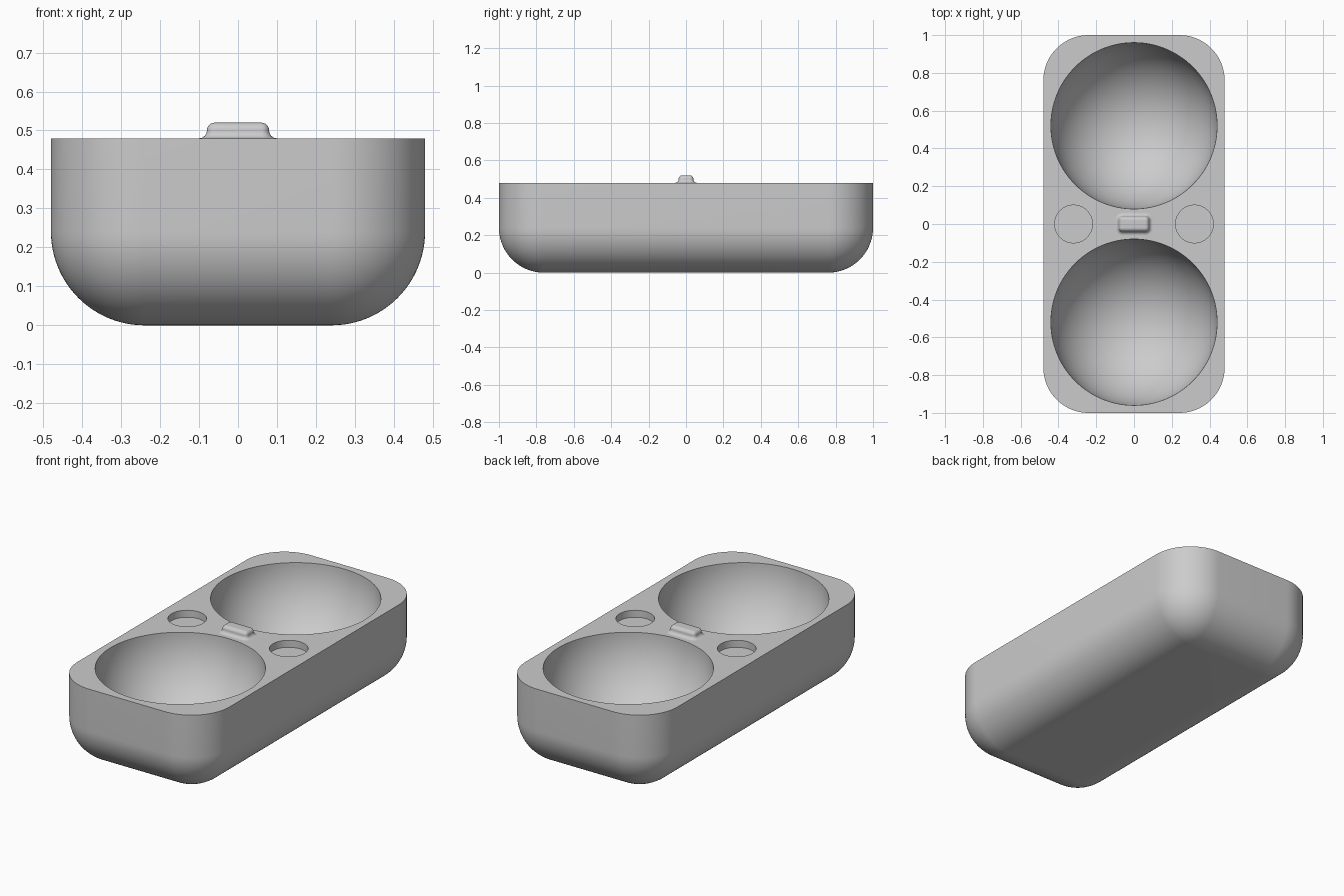
import bpy
import bmesh
from math import sin, cos, pi, radians

if "Cube" in bpy.data.objects:
    bpy.data.objects.remove(bpy.data.objects["Cube"], do_unlink=True)

TOP = 0.48      # height of the flat top
BEND = 0.24     # radius of the outer corners and bottom edge

gray = bpy.data.materials.new("light gray")
gray.use_nodes = True
gray.diffuse_color = (0.6, 0.6, 0.6, 1)
gray.node_tree.nodes["Principled BSDF"].inputs["Base Color"].default_value = gray.diffuse_color


def arc(cx, cz, r, start, end, steps=24):
    """Points on a circular arc, angles in degrees."""
    angles = [radians(start + (end - start) * i / steps) for i in range(steps + 1)]
    return [(cx + r * cos(a), cz + r * sin(a)) for a in angles]


def loft(name, core_x, core_y, profile, steps=24, location=(0, 0, 0)):
    """Sweep an (outset, z) profile around a core rectangle with rounded corners."""
    bm = bmesh.new()
    rings = []
    for outset, z in profile:
        ring = []
        for i, (sx, sy) in enumerate(((1, 1), (-1, 1), (-1, -1), (1, -1))):
            for k in range(steps + 1):
                a = (i + k / steps) * pi / 2
                ring.append(bm.verts.new((sx * core_x + outset * cos(a),
                                          sy * core_y + outset * sin(a), z)))
        rings.append(ring)
    n = len(rings[0])
    for low, high in zip(rings, rings[1:]):
        for i in range(n):
            j = (i + 1) % n
            bm.faces.new((low[i], low[j], high[j], high[i]))
    bm.faces.new(rings[0][::-1])
    bm.faces.new(rings[-1])
    bmesh.ops.remove_doubles(bm, verts=bm.verts, dist=1e-5)
    bmesh.ops.recalc_face_normals(bm, faces=bm.faces)
    mesh = bpy.data.meshes.new(name)
    bm.to_mesh(mesh)
    bm.free()
    mesh.materials.append(gray)
    obj = bpy.data.objects.new(name, mesh)
    obj.location = location
    bpy.context.collection.objects.link(obj)
    return obj


def carve(target, cutter):
    """Subtract the cutter, then discard it."""
    bpy.context.view_layer.update()
    bpy.context.view_layer.objects.active = target
    mod = target.modifiers.new("carve", "BOOLEAN")
    mod.operation = "DIFFERENCE"
    mod.solver = "EXACT"
    mod.object = cutter
    bpy.ops.object.modifier_apply(modifier=mod.name)
    bpy.data.objects.remove(cutter, do_unlink=True)


# Tray body: vertical walls running into a rounded bottom edge
body = loft("tray_body", 0.24, 0.76, arc(0, BEND, BEND, -90, 0) + [(BEND, TOP)])

# Two hemispherical bowls and two shallow round recesses
bowl = arc(0, 0, 0.44, -90, 0, 32) + [(0.44, 0.1)]
recess = [(0.1, -0.04), (0.1, 0.1)]
for side in (-1, 1):
    carve(body, loft("bowl_cutter", 0, 0, bowl, 28, (0, side * 0.52, TOP)))
    carve(body, loft("recess_cutter", 0, 0, recess, 16, (side * 0.32, 0, TOP)))

# Small central key: flared foot and rounded top edge
key = arc(0.04, 0.02, 0.02, 270, 180, 10) + arc(0, 0.02, 0.02, 0, 90, 10)
knob = loft("center_key", 0.06, 0.02, key, 10, (0, 0, TOP))

# Smooth curved surfaces, crisp rims
bpy.ops.object.select_all(action="DESELECT")
for obj in (body, knob):
    obj.select_set(True)
bpy.context.view_layer.objects.active = body
bpy.ops.object.shade_smooth_by_angle(angle=radians(30))
